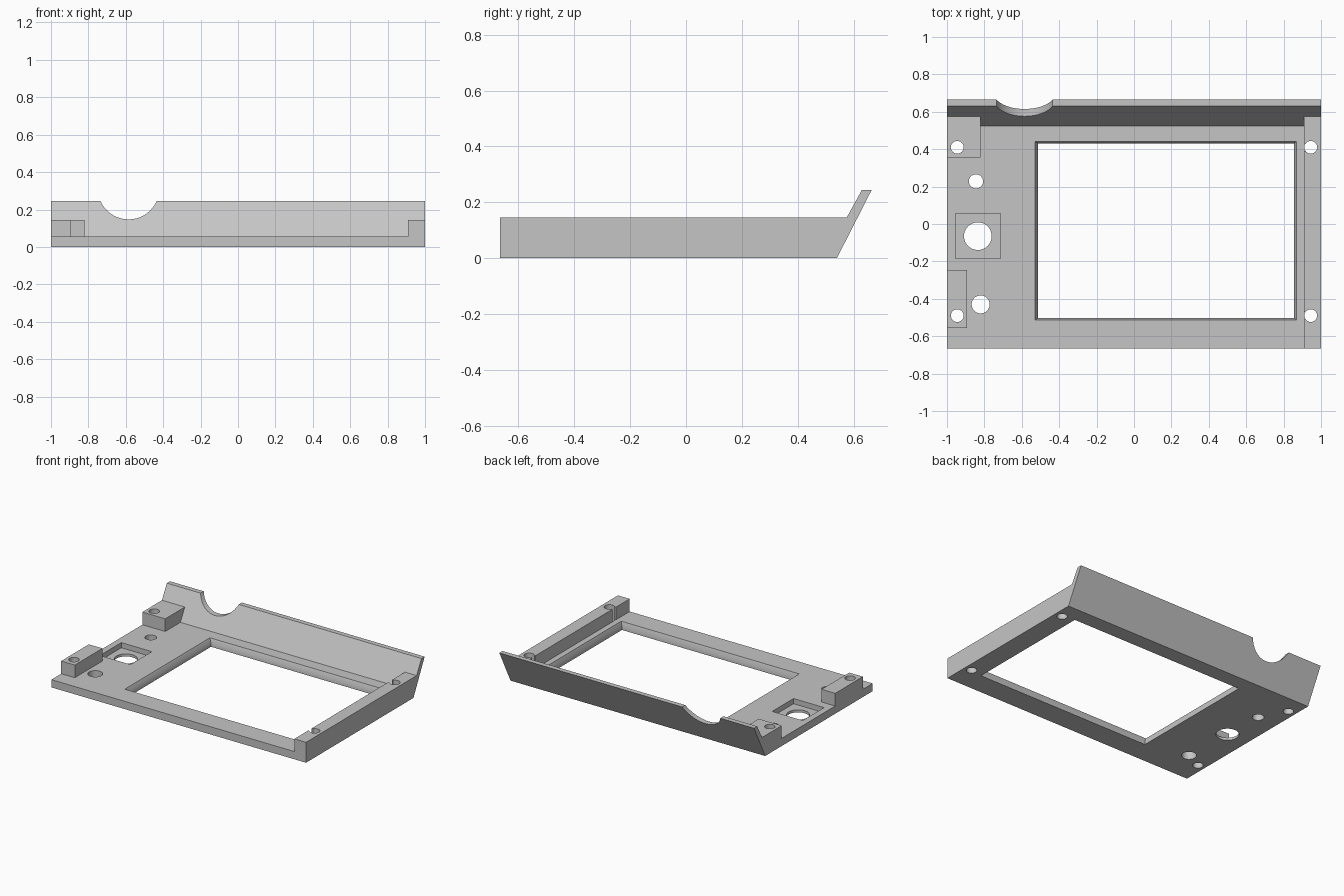
import bpy, bmesh, math
from mathutils import Vector

cube = bpy.data.objects.get("Cube")
if cube:
    bpy.data.objects.remove(cube, do_unlink=True)

grey = bpy.data.materials.new("light grey plastic")
grey.use_nodes = True
COLOUR = (0.56, 0.56, 0.56, 1)
grey.diffuse_color = COLOUR
grey.node_tree.nodes["Principled BSDF"].inputs["Base Color"].default_value = COLOUR


def loft(name, rings):
    """Closed solid through matching rings of points."""
    bm = bmesh.new()
    loops = [[bm.verts.new(p) for p in ring] for ring in rings]
    n = len(loops[0])
    for a, b in zip(loops, loops[1:]):
        for i in range(n):
            j = (i + 1) % n
            bm.faces.new((a[i], a[j], b[j], b[i]))
    bm.faces.new(loops[0])
    bm.faces.new(loops[-1])
    bmesh.ops.recalc_face_normals(bm, faces=bm.faces)
    mesh = bpy.data.meshes.new(name)
    bm.to_mesh(mesh)
    bm.free()
    mesh.materials.append(grey)
    ob = bpy.data.objects.new(name, mesh)
    bpy.context.collection.objects.link(ob)
    return ob


def side_profile(name, x0, x1, points):
    return loft(name, [[(x, y, z) for y, z in points] for x in (x0, x1)])


def rectangle(x0, x1, y0, y1, z):
    return [(x0, y0, z), (x1, y0, z), (x1, y1, z), (x0, y1, z)]


def box(name, x0, x1, y0, y1, z0, z1):
    return loft(name, [rectangle(x0, x1, y0, y1, z) for z in (z0, z1)])


def cylinder(name, centre, radius, axis, length):
    c, rings = Vector(centre), []
    for t in (-length / 2, length / 2):
        ring = []
        for i in range(48):
            a = math.tau * i / 48
            u, v = radius * math.cos(a), radius * math.sin(a)
            ring.append(c + Vector((u, v, t) if axis == "z" else (u, t, v)))
        rings.append(ring)
    return loft(name, rings)


def combine(target, tool, operation):
    mod = target.modifiers.new(operation, "BOOLEAN")
    mod.operation, mod.solver, mod.object = operation, "EXACT", tool
    bpy.context.view_layer.update()
    graph = bpy.context.evaluated_depsgraph_get()
    mesh = bpy.data.meshes.new_from_object(target.evaluated_get(graph))
    target.modifiers.clear()
    target.data = mesh
    bpy.data.objects.remove(tool, do_unlink=True)


# Floor plate with the slanted back lip
T, H = 0.055, 0.145
frame = side_profile("bezel_frame", -1, 1, [
    (-0.665, 0), (0.54, 0), (0.665, 0.245), (0.63, 0.245), (0.525, T), (-0.665, T)])

# Mounting blocks and side rail, sunk into the plate
lip_end = [(0.55, 0.03), (0.595, H)]
for part in (
    side_profile("back_block", -1, -0.82, [(0.355, 0.03), *lip_end, (0.355, H)]),
    side_profile("side_rail", 0.908, 1, [(-0.665, 0.03), *lip_end, (-0.665, H)]),
    box("front_block", -1, -0.893, -0.555, -0.245, 0.03, H),
):
    combine(frame, part, "UNION")

# Screen window, chamfered along its upper edge
combine(frame, loft("window_cutter", [
    rectangle(-0.513, 0.855, -0.503, 0.43, -0.1),
    rectangle(-0.513, 0.855, -0.503, 0.43, 0.025),
    rectangle(-0.53, 0.868, -0.513, 0.442, T),
    rectangle(-0.53, 0.868, -0.513, 0.442, 0.1)]), "DIFFERENCE")

# Square recess around the large control hole
combine(frame, box("recess_cutter", -0.955, -0.715, -0.185, 0.055, 0.018, 0.1), "DIFFERENCE")

# Round holes: four screws, two buttons, one control
holes = [(x, y, 0.034) for x in (-0.945, 0.945) for y in (-0.49, 0.41)]
holes += [(-0.845, 0.228, 0.038), (-0.82, -0.43, 0.048), (-0.835, -0.065, 0.074)]
for x, y, r in holes:
    combine(frame, cylinder("hole_cutter", (x, y, 0.1), r, "z", 0.5), "DIFFERENCE")

# Narrow openings from the rail screw holes to the inside
for y in (-0.49, 0.41):
    combine(frame, box("slot_cutter", 0.89, 0.93, y - 0.02, y + 0.02, T, 0.2), "DIFFERENCE")

# Round notch through the back lip
combine(frame, cylinder("notch_cutter", (-0.585, 0.6, 0.311), 0.164, "y", 0.4), "DIFFERENCE")

bpy.ops.object.select_all(action="DESELECT")
frame.select_set(True)
bpy.context.view_layer.objects.active = frame
bpy.ops.object.shade_smooth_by_angle(angle=math.radians(30))
